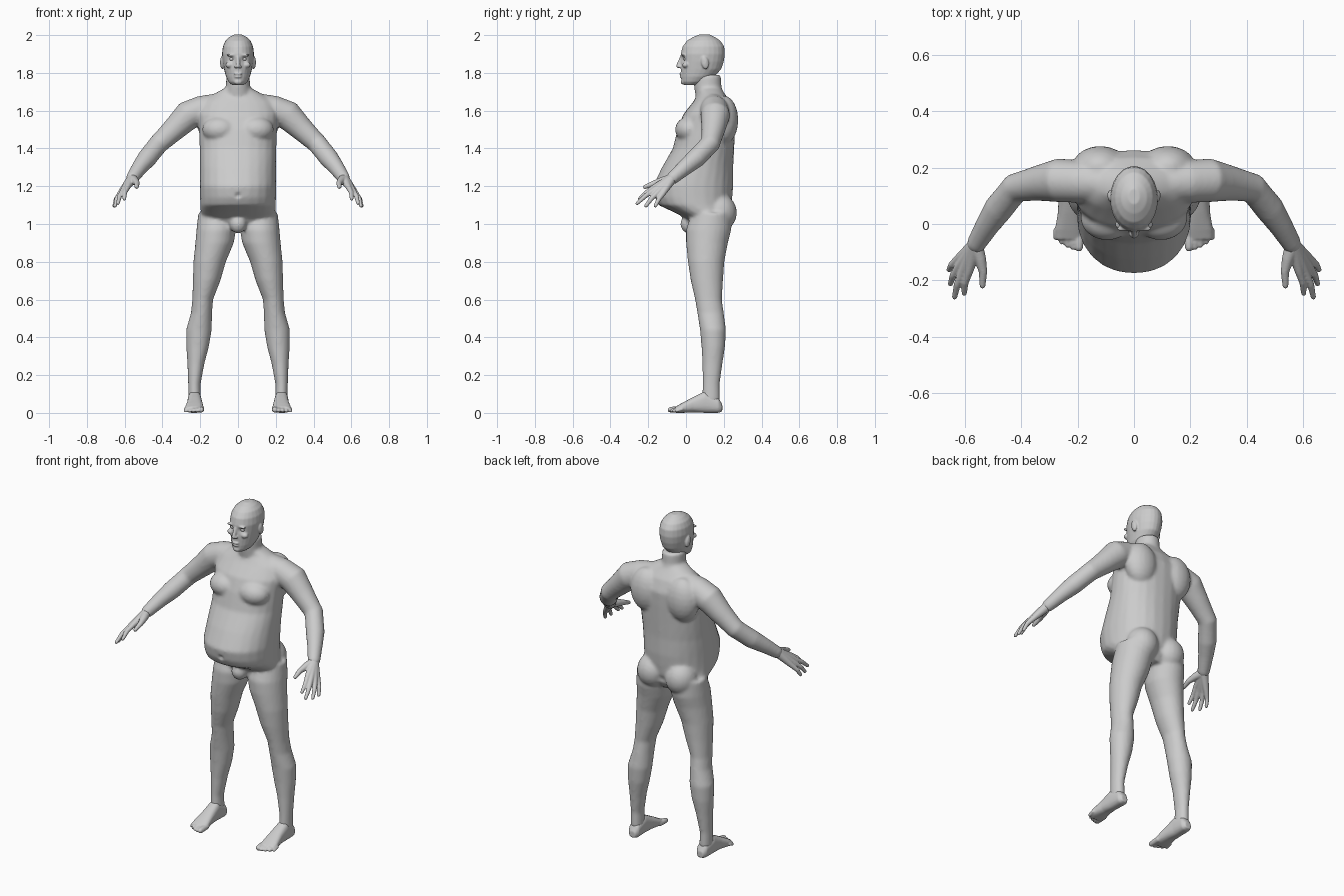
import bpy
import bmesh
from math import cos, sin, pi, exp, copysign
from mathutils import Vector, Matrix

cube = bpy.data.objects.get("Cube")
if cube:
    bpy.data.objects.remove(cube, do_unlink=True)

clay = bpy.data.materials.new("grey_clay")
clay.use_nodes = True
clay.diffuse_color = (0.6, 0.6, 0.6, 1)
clay.node_tree.nodes["Principled BSDF"].inputs["Base Color"].default_value = clay.diffuse_color

SIDES = 24


def ellipse(centre, axis_a, axis_b, power=1.0):
    """Ring of points; a power below one makes the section boxier."""
    ring = []
    for i in range(SIDES):
        c, s = cos(2 * pi * i / SIDES), sin(2 * pi * i / SIDES)
        ring.append(centre + axis_a * copysign(abs(c) ** power, c)
                    + axis_b * copysign(abs(s) ** power, s))
    return ring


def loft(bm, rings):
    """Closed skin through a list of rings."""
    loops = [[bm.verts.new(p) for p in ring] for ring in rings]
    for low, high in zip(loops, loops[1:]):
        for i in range(SIDES):
            j = (i + 1) % SIDES
            bm.faces.new((low[i], low[j], high[j], high[i]))
    bm.faces.new(loops[0])
    bm.faces.new(loops[-1])


def column(bm, rows, power=1.0):
    """Level sections: height, centre x, half width, front y, back y."""
    loft(bm, [ellipse(Vector((x, (front + back) / 2, z)), Vector((w, 0, 0)),
                      Vector((0, (back - front) / 2, 0)), power)
              for z, x, w, front, back in rows])


def limb(bm, points):
    """Round tube with rounded ends through points of x, y, z, radius."""
    path = [(Vector(p[:3]), p[3]) for p in points]
    first = (path[0][0] - path[1][0]).normalized()
    last = (path[-1][0] - path[-2][0]).normalized()
    path.insert(0, (path[0][0] + first * path[0][1] * 0.7, path[0][1] * 0.6))
    path.append((path[-1][0] + last * path[-1][1] * 0.7, path[-1][1] * 0.6))
    rings = []
    for i, (p, r) in enumerate(path):
        along = path[min(i + 1, len(path) - 1)][0] - path[max(i - 1, 0)][0]
        turn = along.to_track_quat('Z', 'Y')
        rings.append(ellipse(p, turn @ Vector((r, 0, 0)), turn @ Vector((0, r, 0))))
    loft(bm, rings)


def blob(bm, centre, size, tilt=0.0):
    """Ellipsoid, tilted about the x axis."""
    shape = (Matrix.Translation(centre) @ Matrix.Rotation(tilt, 4, 'X')
             @ Matrix.Diagonal((*size, 1)))
    bmesh.ops.create_uvsphere(bm, u_segments=20, v_segments=12, radius=1, matrix=shape)


def mirror(bm):
    """Copy everything so far to the other side."""
    copy = bmesh.ops.duplicate(bm, geom=bm.verts[:] + bm.edges[:] + bm.faces[:])["geom"]
    for v in copy:
        if isinstance(v, bmesh.types.BMVert):
            v.co.x *= -1


def finish(name, bm, voxel, passes, dents=()):
    """Fuse the pieces into one smooth skin, then press in the dents."""
    bmesh.ops.recalc_face_normals(bm, faces=bm.faces[:])
    mesh = bpy.data.meshes.new(name)
    bm.to_mesh(mesh)
    bm.free()
    obj = bpy.data.objects.new(name, mesh)
    bpy.context.collection.objects.link(obj)
    fuse = obj.modifiers.new("fuse", 'REMESH')
    fuse.mode = 'VOXEL'
    fuse.voxel_size = voxel
    soften = obj.modifiers.new("soften", 'SMOOTH')
    soften.factor = 0.5
    soften.iterations = passes
    graph = bpy.context.evaluated_depsgraph_get()
    skin = bpy.data.meshes.new_from_object(obj.evaluated_get(graph))
    obj.modifiers.clear()
    obj.data = skin
    skin.name = name
    for centre, radius, depth in dents:
        for v in skin.vertices:
            gap = (v.co - Vector(centre)).length / radius
            if gap < 3:
                v.co.y += depth * exp(-gap * gap)
    skin.materials.clear()
    skin.materials.append(clay)
    skin.shade_smooth()
    return obj


# Body: legs, arms and muscle masses on one side, mirrored, then the trunk
body = bmesh.new()
column(body, [
    (1.06, .11, .10, .03, .24), (.97, .115, .105, 0, .24), (.9, .124, .102, 0, .222),
    (.8, .15, .086, .01, .203), (.7, .166, .073, .025, .196), (.6, .187, .055, .048, .19),
    (.53, .193, .056, .06, .2), (.44, .207, .068, .074, .212), (.35, .214, .06, .082, .207),
    (.26, .223, .045, .087, .193), (.15, .231, .033, .088, .178), (.06, .23, .033, .085, .18)])
limb(body, [
    (.06, .14, 1.645, .055), (.19, .15, 1.605, .075), (.265, .155, 1.575, .078),
    (.335, .145, 1.505, .064), (.42, .128, 1.425, .053), (.48, .055, 1.35, .052),
    (.52, -.005, 1.3, .043), (.562, -.075, 1.24, .034)])
blob(body, (.12, .2, 1.55), (.1, .077, .13))
blob(body, (.095, .02, 1.5), (.095, .078, .07))
blob(body, (.093, .175, 1.06), (.092, .095, .1))
mirror(body)
column(body, [
    (.98, 0, .13, .03, .2), (1.03, 0, .19, 0, .23), (1.065, 0, .198, -.07, .235),
    (1.1, 0, .2, -.145, .24), (1.14, 0, .201, -.166, .245), (1.2, 0, .203, -.176, .25),
    (1.3, 0, .202, -.127, .25), (1.4, 0, .203, -.07, .255), (1.5, 0, .207, -.045, .26),
    (1.58, 0, .215, -.015, .262), (1.65, 0, .19, .04, .235), (1.69, 0, .125, .065, .205),
    (1.72, 0, .07, .06, .185)], .92)
column(body, [(1.6, 0, .075, .07, .2), (1.68, 0, .074, .05, .2), (1.73, 0, .064, .042, .188),
              (1.79, 0, .062, .04, .185)])
blob(body, (0, .015, 1.0), (.045, .045, .05))
finish("body", body, .009, 7, [((0, -.17, 1.15), .012, .015), ((0, .25, 1.04), .02, -.02)])

# Head: ears and brows mirrored, then skull, nose, lips and chin
head = bmesh.new()
blob(head, (.083, .1, 1.855), (.012, .02, .036), .2)
blob(head, (.033, -.016, 1.894), (.029, .011, .007))
blob(head, (.012, -.034, 1.833), (.008, .01, .007))
blob(head, (.045, -.002, 1.842), (.022, .018, .016))
mirror(head)
column(head, [
    (1.735, 0, .03, -.008, .06), (1.752, 0, .05, -.023, .11), (1.78, 0, .064, -.026, .15),
    (1.82, 0, .074, -.028, .187), (1.86, 0, .081, -.027, .2), (1.9, 0, .085, -.028, .206),
    (1.94, 0, .08, -.018, .202), (1.97, 0, .067, .005, .183), (1.99, 0, .046, .037, .152),
    (2.003, 0, .02, .07, .125)])
limb(head, [(0, -.024, 1.885, .008), (0, -.038, 1.845, .011), (0, -.042, 1.834, .011)])
blob(head, (0, -.027, 1.794), (.023, .009, .006))
blob(head, (0, -.025, 1.78), (.02, .009, .006))
blob(head, (0, -.015, 1.752), (.022, .013, .014))
sockets = [((side * .033, -.018, 1.873), .015, .011) for side in (-1, 1)]
ears = [((side * .094, .097, 1.858), .008, .006) for side in (-1, 1)]
finish("head", head, .0045, 4, sockets + ears)

# Eyeballs set in the sockets
eyes = bmesh.new()
blob(eyes, (.033, -.003, 1.873), (.013, .011, .009))
mirror(eyes)
finish("eyes", eyes, .002, 2)

# Hands: each finger runs from the wrist over its knuckle to the tip
hands = bmesh.new()
wrist = Vector((.562, -.075, 1.24))
fingers = [((.585, -.168, 1.195), (.602, -.247, 1.132)),
           ((.607, -.168, 1.18), (.636, -.26, 1.108)),
           ((.621, -.15, 1.167), (.651, -.213, 1.095)),
           ((.625, -.125, 1.158), (.656, -.163, 1.095))]
for knuckle, tip in fingers:
    knuckle, tip = Vector(knuckle), Vector(tip)
    middle = knuckle.lerp(tip, .5) + Vector((.005, 0, .005))
    limb(hands, [(*wrist, .027), (*wrist.lerp(knuckle, .6), .02), (*knuckle, .015),
                 (*middle, .0125), (*tip, .0095)])
limb(hands, [(*wrist, .027), (.545, -.125, 1.228, .021), (.535, -.17, 1.215, .015),
             (.537, -.22, 1.195, .0105)])
mirror(hands)
finish("hands", hands, .004, 4)

# Feet: sections from heel to ball, then five toes
feet = bmesh.new()
sole = [(.192, .228, .02, .008, .045), (.172, .228, .034, 0, .08), (.1, .23, .037, 0, .115),
        (.04, .229, .041, .003, .085), (-.02, .231, .049, 0, .053), (-.055, .232, .047, 0, .033)]
loft(feet, [ellipse(Vector((x, y, (low + top) / 2)), Vector((w, 0, 0)),
                    Vector((0, 0, (top - low) / 2)), .8) for y, x, w, low, top in sole])
for i in range(5):
    x = .195 + .0205 * i
    r = .016 if i == 0 else .012 - .0006 * i
    reach = -.086 + .0022 * i * i
    limb(feet, [(x, -.02, .02, r), (x, reach + .02, .018, r), (x, reach, r, r * .9)])
mirror(feet)
finish("feet", feet, .005, 3)
